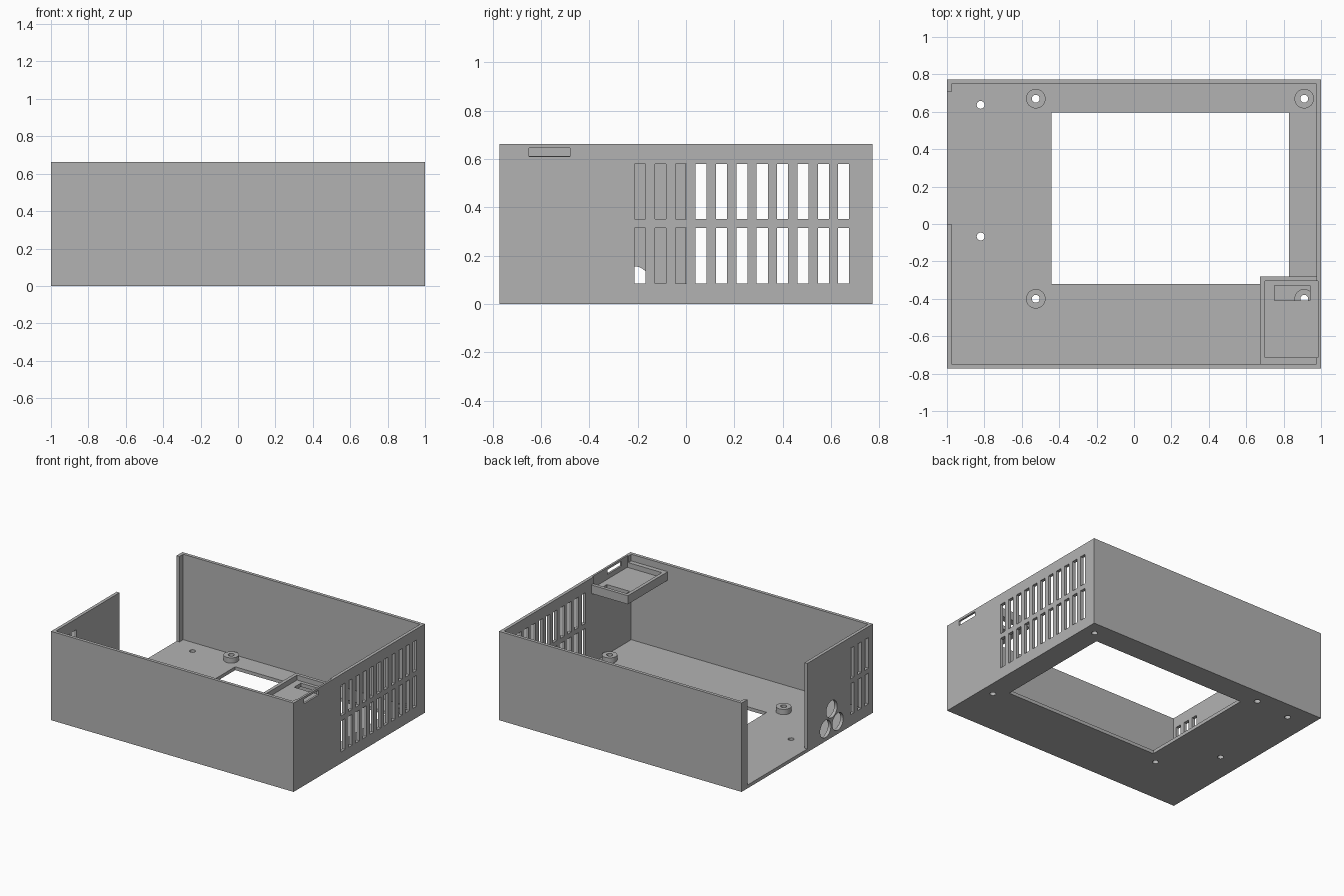
import bpy, bmesh, math
from mathutils import Matrix, Vector

cube = bpy.data.objects.get("Cube")
if cube:
    bpy.data.objects.remove(cube, do_unlink=True)

# One plain grey material
grey = bpy.data.materials.new("plain_grey")
grey.use_nodes = True
COLOUR = (0.45, 0.45, 0.45, 1)
grey.diffuse_color = COLOUR
grey.node_tree.nodes["Principled BSDF"].inputs["Base Color"].default_value = COLOUR


def add_box(bm, x, y, z):
    """Box spanning three (low, high) ranges."""
    spans = (x, y, z)
    centre = Vector([(a + b) / 2 for a, b in spans])
    size = Vector([b - a for a, b in spans])
    bmesh.ops.create_cube(bm, size=1, matrix=Matrix.Translation(centre) @ Matrix.Diagonal(size).to_4x4())


def add_rod(bm, centre, radius, length, along_x=False):
    """Cylinder upright, or lying along x."""
    turn = Matrix.Rotation(math.pi / 2, 4, "Y") if along_x else Matrix.Identity(4)
    bmesh.ops.create_cone(bm, cap_ends=True, segments=32, radius1=radius, radius2=radius,
                          depth=length, matrix=Matrix.Translation(centre) @ turn)


def make(name, bm):
    mesh = bpy.data.meshes.new(name)
    bm.to_mesh(mesh)
    bm.free()
    mesh.materials.append(grey)
    ob = bpy.data.objects.new(name, mesh)
    bpy.context.collection.objects.link(ob)
    return ob


def activate(ob):
    bpy.ops.object.select_all(action="DESELECT")
    ob.select_set(True)
    bpy.context.view_layer.objects.active = ob


def cut(ob, *cutters):
    activate(ob)
    for cutter in cutters:
        mod = ob.modifiers.new("cut", "BOOLEAN")
        mod.operation, mod.solver, mod.object = "DIFFERENCE", "EXACT", cutter
        bpy.ops.object.modifier_apply(modifier=mod.name)


W, D, H = 1.0, 0.773, 0.662      # half width, half depth, height
T, FLOOR = 0.024, 0.025          # wall and floor thickness
RIGHT, LEFT = (0.9, 1.1), (-1.1, -0.9)
POSTS = [(x, y) for x in (-0.525, 0.91) for y in (-0.4, 0.67)]

# Solid block of the case
bm = bmesh.new()
add_box(bm, (-W, W), (-D, D), (0, H))
case = make("case_shell", bm)

# Inside of the case
bm = bmesh.new()
add_box(bm, (-W + T, W - T), (-D + T, D - T), (FLOOR, 1))
cavity = make("cavity_cutter", bm)

# Openings in walls and floor
bm = bmesh.new()
for low, high in ((0.085, 0.315), (0.352, 0.58)):
    for i in range(11):
        y = 0.653 - 0.0843 * i
        add_box(bm, RIGHT, (y - 0.023, y + 0.023), (low, high))
    for i in range(3):
        y = -0.53 - 0.0843 * i
        add_box(bm, LEFT, (y - 0.023, y + 0.023), (low, high))
add_box(bm, RIGHT, (-0.65, -0.48), (0.61, 0.645))
add_box(bm, LEFT, (0, 0.705), (FLOOR, 1))
for y, z in ((-0.215, 0.092), (-0.36, 0.092), (-0.288, 0.212)):
    add_rod(bm, (-1, y, z), 0.064, 0.2, along_x=True)
add_box(bm, (-0.44, 0.83), (-0.322, 0.595), (-0.1, 0.1))
openings = make("opening_cutter", bm)

# Screw holes through the floor and posts
bm = bmesh.new()
for x, y in POSTS + [(-0.82, 0.637), (-0.82, -0.067)]:
    add_rod(bm, (x, y, 0), 0.021, 0.4)
drills = make("drill_cutter", bm)

# Pocket of the corner tray, slightly let into the right wall
bm = bmesh.new()
add_box(bm, (0.7, 0.985), (-0.715, -0.305), (0.575, 1))
pocket = make("pocket_cutter", bm)
bm = bmesh.new()
add_box(bm, (0.75, 0.94), (-0.41, -0.33), (0.4, 0.7))
tray_slot = make("tray_slot_cutter", bm)

# Mounting posts
bm = bmesh.new()
for x, y in POSTS:
    add_rod(bm, (x, y, 0.042), 0.052, 0.044)
posts = make("mounting_posts", bm)

# Corner tray
bm = bmesh.new()
add_box(bm, (0.675, 0.98), (-0.76, -0.28), (0.548, 0.612))
tray = make("corner_tray", bm)

cut(case, cavity, openings, drills, pocket)
cut(posts, drills)
cut(tray, pocket, tray_slot)

for helper in (cavity, openings, drills, pocket, tray_slot):
    bpy.data.objects.remove(helper, do_unlink=True)
for part in (case, posts, tray):
    activate(part)
    bpy.ops.object.shade_smooth_by_angle(angle=math.radians(30))
